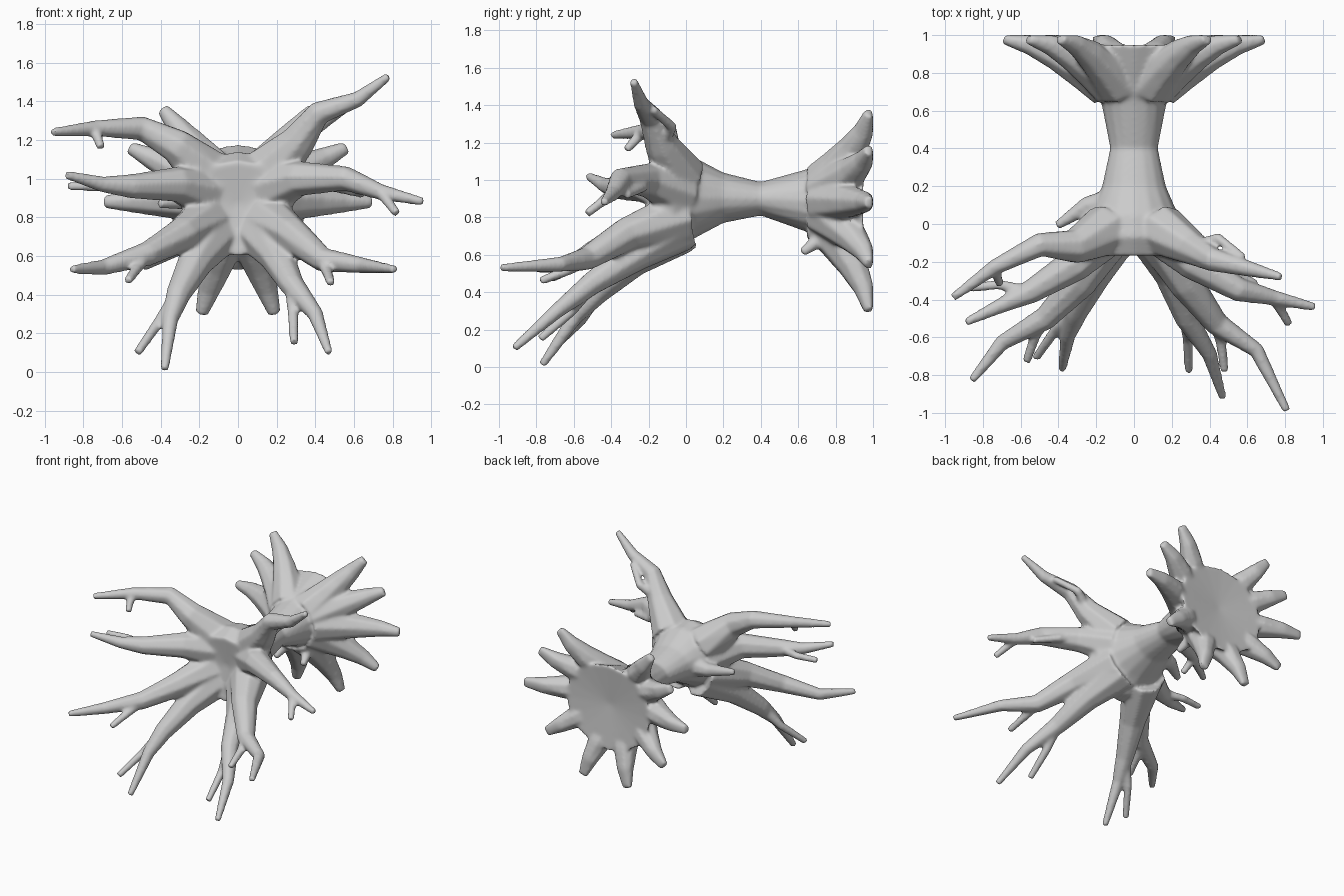
import bpy, bmesh, math
from mathutils import Vector

if "Cube" in bpy.data.objects:
    bpy.data.objects.remove(bpy.data.objects["Cube"])

bm = bmesh.new()


def bridge(rings, cap_a, cap_b):
    """Skin a row of rings and close both ends with a fan."""
    n = len(rings[0])
    for a, b in zip(rings, rings[1:]):
        for i in range(n):
            bm.faces.new((a[i], a[(i + 1) % n], b[(i + 1) % n], b[i]))
    for ring, c in ((rings[0], cap_a), (rings[-1], cap_b)):
        v = bm.verts.new(c)
        for i in range(n):
            bm.faces.new((ring[i], ring[(i + 1) % n], v))


def limb(pts, r0, r1, power=0.6, sides=8):
    """Tapered tube along a path, kept in front of the flat plane y = 1."""
    rings = []
    last = len(pts) - 1
    for i, p in enumerate(pts):
        d = (pts[min(i + 1, last)] - pts[max(i - 1, 0)]).normalized()
        u = d.cross(Vector((0, 0.2, 1))).normalized()
        w = d.cross(u)
        r = r0 + (r1 - r0) * (i / last) ** power
        ring = []
        for k in range(sides):
            a = math.tau * k / sides
            q = p + (u * math.cos(a) + w * math.sin(a)) * r
            q.y = min(q.y, 1.0)
            ring.append(bm.verts.new(q))
        rings.append(ring)
    bridge(rings, pts[0], pts[-1])


def root(*pts):
    """Main root: starts inside the trunk and tapers to its tip."""
    pts = [Vector(p) for p in pts]
    p = pts[0]
    pts.insert(0, Vector((p.x * .45, -.03, .88 + (p.z - .88) * .45)))
    limb(pts, .145, .023, .62)
    return pts


def fork(start, tip, r=.042, lift=.03):
    """Side twig: leaves a root joint, bends once and ends at the tip."""
    tip = Vector(tip)
    limb([start, start.lerp(tip, .5) + Vector((0, lift, 0)), tip], r, .024)


# trunk: y, half width, bottom, top
rings = []
for y, w, lo, hi in ((-.17, .27, .6, 1.09), (-.07, .29, .61, 1.14), (.05, .235, .69, 1.12),
                     (.2, .17, .77, 1.04), (.4, .127, .81, .99), (.65, .175, .72, 1.06),
                     (.82, .27, .61, 1.13), (.95, .36, .52, 1.18)):
    ring = []
    for k in range(16):
        a = math.tau * k / 16
        ring.append(bm.verts.new((w * math.cos(a), y, (lo + hi) / 2 + (hi - lo) / 2 * math.sin(a))))
    rings.append(ring)
bridge(rings, (0, -.14, .87), (0, .92, .87))

# right-hand roots, upper to lower, with their forks
r = root((.31, -.13, 1.19), (.42, -.19, 1.34), (.62, -.24, 1.41), (.78, -.28, 1.53))
fork(r[1], (.58, -.18, 1.38), lift=.08)
r = root((.32, -.21, 1.0), (.56, -.35, 1.0), (.74, -.39, .93), (.96, -.44, .88))
fork(r[3], (.82, -.53, .82), .035, 0)
fork(r[1], (.65, -.32, .92), .04)
r = root((.28, -.32, .71), (.44, -.53, .58), (.65, -.67, .55), (.81, -.99, .53))
fork(r[2], (.48, -.78, .46))
r = root((.2, -.27, .6), (.28, -.5, .45), (.4, -.69, .3), (.47, -.92, .1))
fork(r[2], (.29, -.78, .15))

# left-hand roots, upper to lower, with their forks
r = root((-.32, -.12, 1.17), (-.5, -.11, 1.26), (-.74, -.23, 1.26), (-.96, -.39, 1.24))
fork(r[3], (-.71, -.32, 1.16), .035, 0)
r = root((-.32, -.22, .97), (-.55, -.36, .96), (-.7, -.43, .97), (-.89, -.52, 1.02))
fork(r[2], (-.88, -.34, .96), .035)
r = root((-.29, -.31, .71), (-.47, -.5, .61), (-.7, -.63, .54), (-.86, -.83, .53))
fork(r[2], (-.57, -.73, .47))
r = root((-.22, -.28, .57), (-.31, -.47, .4), (-.35, -.59, .27), (-.38, -.77, .01))
fork(r[2], (-.52, -.71, .1))
fork(Vector((-.1, .1, .9)), (-.41, -.01, .87), .1, .05)

# back crown of stubs, mirrored and cut flat at y = 1
for s in (1, -1):
    for x, z in ((.39, 1.36), (.56, 1.16), (.69, .88), (.5, .55), (.19, .3)):
        hub, tip = Vector((0, 0, .89)), Vector((s * x, 0, z))
        path = []
        for i in range(5):
            t = .2 + .2 * i
            p = hub.lerp(tip, t)
            p.y = .985 - .35 * (1 - t) ** 1.5
            path.append(p)
        limb(path, .125, .035, 1.1)
    # short twig under the crown
    fork(Vector((s * .06, .8, .75)), (s * .12, .62, .61), .08, 0)

bmesh.ops.recalc_face_normals(bm, faces=bm.faces)
mesh = bpy.data.meshes.new("root_cluster")
bm.to_mesh(mesh)
bm.free()
obj = bpy.data.objects.new("root_cluster", mesh)
bpy.context.collection.objects.link(obj)

# fuse all limbs into one skin and soften the joints
fuse = obj.modifiers.new("fuse", 'REMESH')
fuse.mode = 'VOXEL'
fuse.voxel_size = .011
fuse.use_smooth_shade = True
soften = obj.modifiers.new("soften", 'SMOOTH')
soften.factor = .5
soften.iterations = 10
